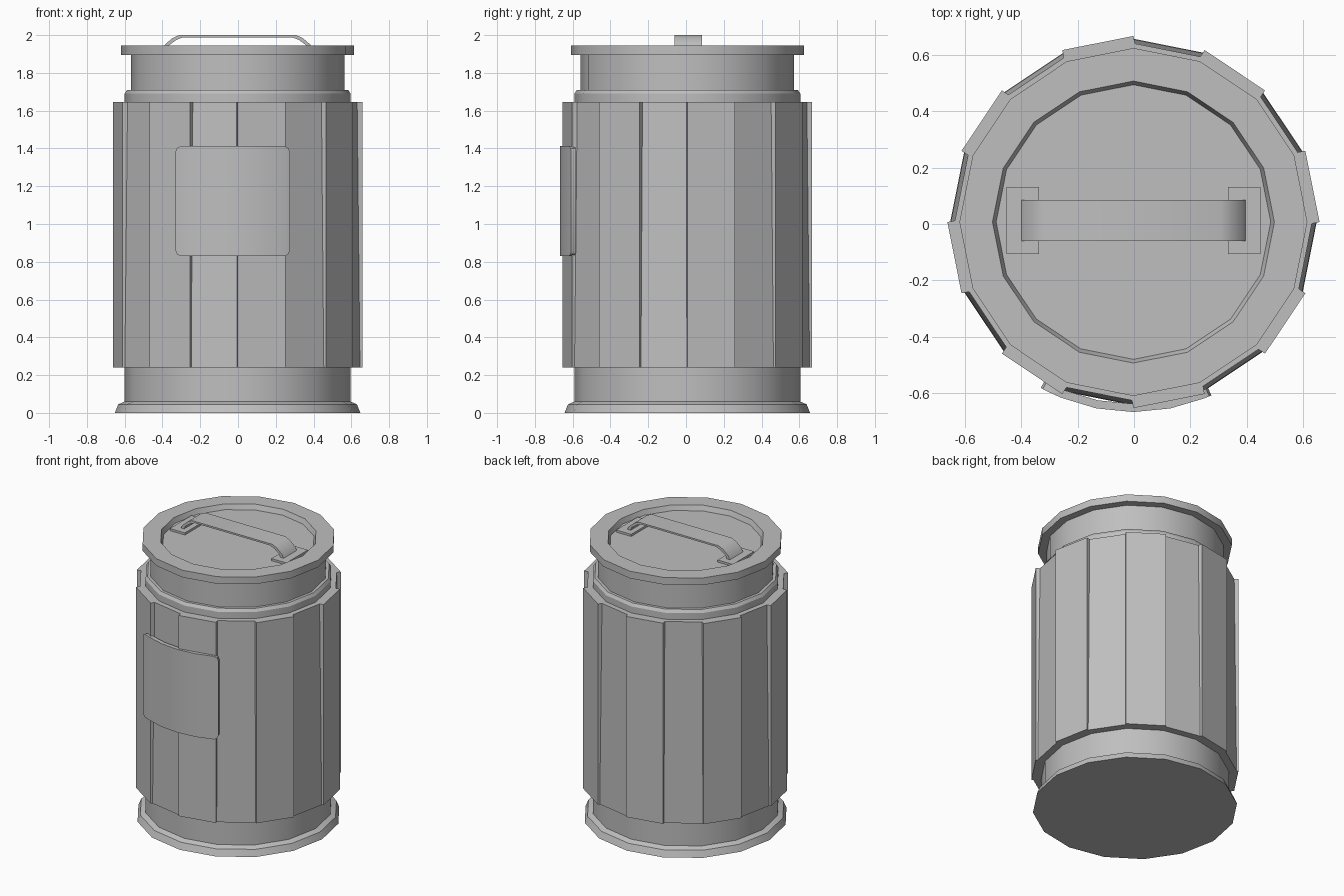
import bpy, bmesh
from math import radians, cos, sin

if "Cube" in bpy.data.objects:
    bpy.data.objects.remove(bpy.data.objects["Cube"], do_unlink=True)

SIDES = 16
STEP = 360 / SIDES
CX, CY = -0.002, 0.007

metal = bpy.data.materials.new("grey_metal")
metal.use_nodes = True
GREY = (0.52, 0.52, 0.52, 1)
metal.diffuse_color = GREY
metal.node_tree.nodes["Principled BSDF"].inputs["Base Color"].default_value = GREY


def finish(name, bm, smooth=False):
    """Turn a bmesh into a finished object."""
    bmesh.ops.recalc_face_normals(bm, faces=bm.faces)
    mesh = bpy.data.meshes.new(name)
    bm.to_mesh(mesh)
    bm.free()
    obj = bpy.data.objects.new(name, mesh)
    bpy.context.collection.objects.link(obj)
    mesh.materials.append(metal)
    if smooth:
        bpy.ops.object.select_all(action="DESELECT")
        obj.select_set(True)
        bpy.context.view_layer.objects.active = obj
        bpy.ops.object.shade_smooth_by_angle(angle=radians(30))
    return obj


def polar(r, deg, z):
    a = radians(deg)
    return (CX + r * cos(a), CY + r * sin(a), z)


def lathe(name, profile):
    """Closed solid of revolution from (radius, height) points."""
    bm = bmesh.new()
    rings = [[bm.verts.new(polar(r, i * STEP, z)) for i in range(SIDES)]
             for r, z in profile]
    for low, high in zip(rings, rings[1:]):
        for i in range(SIDES):
            j = (i + 1) % SIDES
            bm.faces.new((low[i], low[j], high[j], high[i]))
    bm.faces.new(rings[0])
    bm.faces.new(rings[-1])
    return finish(name, bm, smooth=True)


def extrude_solid(name, bm, faces, offset, smooth=False):
    """Extrude a sheet of faces along a vector."""
    ext = bmesh.ops.extrude_face_region(bm, geom=faces, use_keep_orig=True)
    moved = [g for g in ext["geom"] if isinstance(g, bmesh.types.BMVert)]
    bmesh.ops.translate(bm, verts=moved, vec=offset)
    return finish(name, bm, smooth)


# Body with flared foot, shoulder and neck
lathe("body", [(0.65, 0), (0.632, 0.045), (0.598, 0.06), (0.598, 1.69),
               (0.585, 1.71), (0.565, 1.71), (0.565, 1.9)])

# Lid with a shallow recess
lathe("lid", [(0.617, 1.895), (0.617, 1.945), (0.5, 1.945), (0.487, 1.91)])

# Staves: alternately raised and slightly sunken with a lean
for i in range(SIDES):
    raised = i % 2 == 0
    low_r, high_r = (0.66, 0.66) if raised else (0.648, 0.634)
    a, b = i * STEP, (i + 1) * STEP
    bm = bmesh.new()
    quad = [bm.verts.new(polar(r, t, z)) for r, t, z in
            ((low_r, a, 0.24), (low_r, b, 0.24), (high_r, b, 1.645), (high_r, a, 1.645))]
    face = bm.faces.new(quad)
    mid = radians((a + b) / 2)
    extrude_solid(f"stave_{i + 1}", bm, [face], (-0.07 * cos(mid), -0.07 * sin(mid), 0))

# Curved front plate with rounded corners
START, END, ROUND = 240.8, 294.2, 0.03
columns = [(START, ROUND), (START + 0.7, 0.011), (START + 2.4, 0)]
columns += [(t, 0) for t in (247.5, 258.75, 270, 281.25)]
columns += [(END - 2.4, 0), (END - 0.7, 0.011), (END, ROUND)]
bm = bmesh.new()
layers = []
for r in (0.674, 0.645):
    layers.append([(bm.verts.new(polar(r, t, 0.83 + d)), bm.verts.new(polar(r, t, 1.412 - d)))
                   for t, d in columns])
outer, inner = layers
for k in range(len(columns) - 1):
    for layer in layers:
        bm.faces.new((*layer[k], *reversed(layer[k + 1])))
    for e in (0, 1):
        bm.faces.new((outer[k][e], outer[k + 1][e], inner[k + 1][e], inner[k][e]))
for k in (0, -1):
    bm.faces.new((*outer[k], *reversed(inner[k])))
finish("front_plate", bm, smooth=True)

# Strap handle: bent strip over the lid
half = [(0.40, 1.92), (0.385, 1.95), (0.345, 1.984), (0.31, 2.0)]
under = [(0.29, 1.988), (0.325, 1.974), (0.365, 1.945), (0.375, 1.92)]
top = [(-x, z) for x, z in half] + half[::-1]
bottom = under[::-1] + [(-x, z) for x, z in under]
bm = bmesh.new()
face = bm.faces.new([bm.verts.new((CX + x, -0.061, z)) for x, z in top + bottom])
extrude_solid("handle", bm, [face], (0, 0.146, 0), smooth=True)

# Handle mounting pads
for side, name in ((-1, "right_handle_pad"), (1, "left_handle_pad")):
    bm = bmesh.new()
    bmesh.ops.create_cube(bm, size=1)
    bmesh.ops.scale(bm, vec=(0.116, 0.238, 0.02), verts=bm.verts)
    bmesh.ops.translate(bm, vec=(CX + side * 0.393, 0.012, 1.915), verts=bm.verts)
    finish(name, bm)
